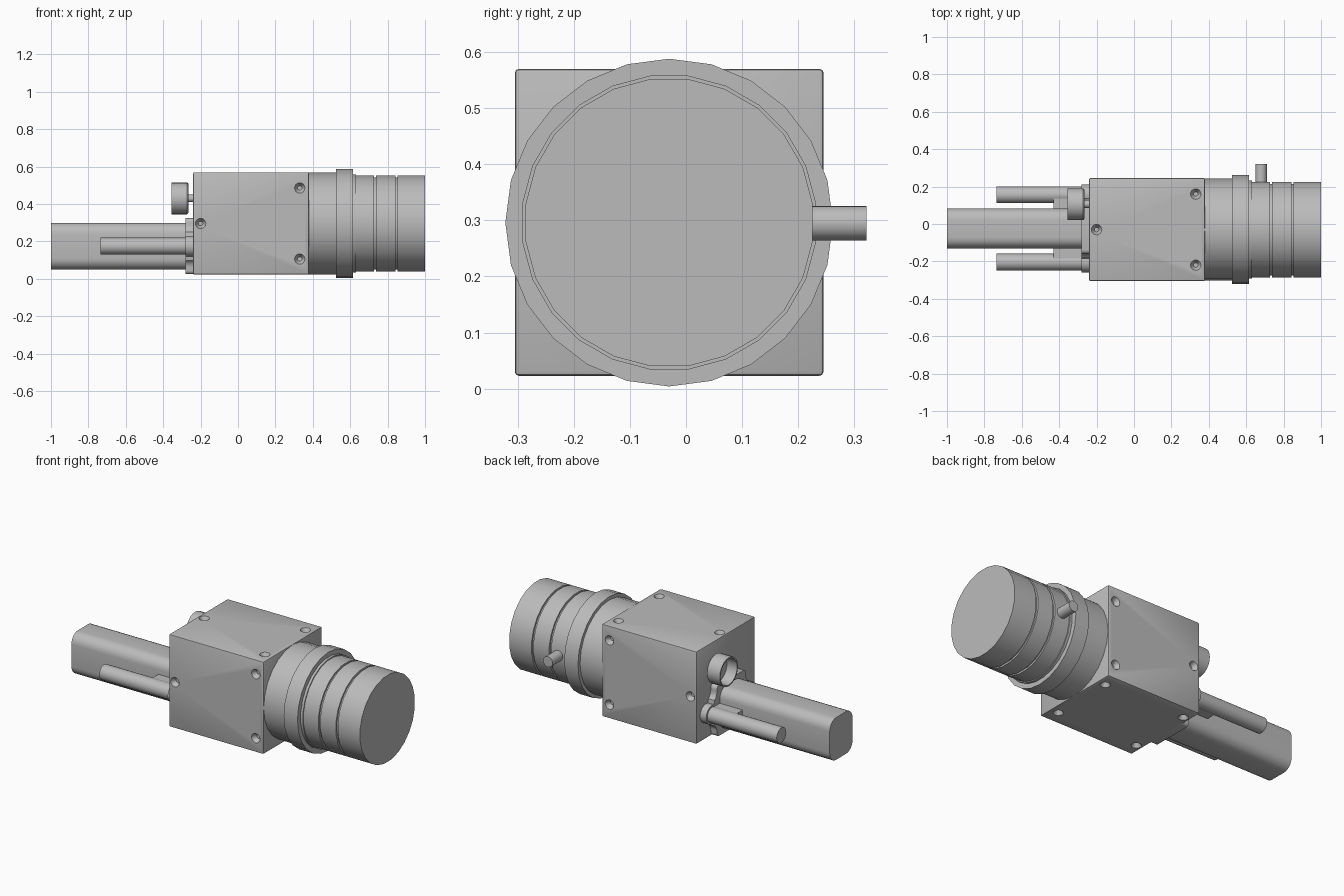
import bpy, bmesh, math
from mathutils import Matrix, Vector

if "Cube" in bpy.data.objects:
    bpy.data.objects.remove(bpy.data.objects["Cube"])

grey = bpy.data.materials.new("neutral grey")
grey.use_nodes = True
GREY = (0.5, 0.5, 0.5, 1)
grey.diffuse_color = GREY
grey.node_tree.nodes["Principled BSDF"].inputs["Base Color"].default_value = GREY

CY, CZ = -0.03, 0.296      # optical axis
RAIL_Y, RAIL_Z = -0.024, 0.175


def finish(name, bm, smooth=True):
    bmesh.ops.recalc_face_normals(bm, faces=bm.faces)
    mesh = bpy.data.meshes.new(name)
    bm.to_mesh(mesh)
    bm.free()
    obj = bpy.data.objects.new(name, mesh)
    bpy.context.collection.objects.link(obj)
    mesh.materials.append(grey)
    if smooth:
        bpy.ops.object.select_all(action="DESELECT")
        obj.select_set(True)
        bpy.context.view_layer.objects.active = obj
        bpy.ops.object.shade_smooth_by_angle(angle=math.radians(35))
    return obj


def lathe(name, profile, y, z, sides=24, phase=0.0):
    """Revolve (x, radius) points around an axis along x, with capped ends."""
    bm = bmesh.new()
    rings = []
    for x, r in profile:
        angles = [2 * math.pi * (i + phase) / sides for i in range(sides)]
        rings.append([bm.verts.new((x, y + r * math.cos(a), z + r * math.sin(a))) for a in angles])
    for a, b in zip(rings, rings[1:]):
        for i in range(sides):
            j = (i + 1) % sides
            bm.faces.new((a[i], a[j], b[j], b[i]))
    bm.faces.new(rings[0])
    bm.faces.new(rings[-1])
    return finish(name, bm)


def extrude_x(name, outline, x0, x1):
    """Extrude a (y, z) outline along x."""
    bm = bmesh.new()
    face = bm.faces.new([bm.verts.new((x0, y, z)) for y, z in outline])
    new = bmesh.ops.extrude_face_region(bm, geom=[face])["geom"]
    verts = [v for v in new if isinstance(v, bmesh.types.BMVert)]
    bmesh.ops.translate(bm, verts=verts, vec=(x1 - x0, 0, 0))
    return finish(name, bm)


def box_mesh(low, high):
    bm = bmesh.new()
    low, high = Vector(low), Vector(high)
    size = Matrix.Diagonal((*(high - low), 1))
    bmesh.ops.create_cube(bm, size=1, matrix=Matrix.Translation((low + high) / 2) @ size)
    return bm


def arc(y, z, r, start, end, steps=6):
    angles = [math.radians(start + (end - start) * i / steps) for i in range(steps + 1)]
    return [(y + r * math.cos(a), z + r * math.sin(a)) for a in angles]


# Camera body
bm = box_mesh((-0.24, -0.305, 0.023), (0.38, 0.245, 0.57))
bmesh.ops.bevel(bm, geom=bm.edges[:], offset=0.007, segments=2, affect="EDGES", profile=0.5)
body = finish("body", bm)

# Countersunk mounting holes on the four long sides
cutters = bmesh.new()
half_y, half_z = 0.275, 0.2735


def add_hole(x, side, across):
    """Side is the number of quarter turns around the optical axis from the top."""
    depth = half_z if side % 2 == 0 else half_y
    turn = Matrix.Translation((x, CY, CZ)) @ Matrix.Rotation(side * math.pi / 2, 4, "X")
    place = turn @ Matrix.Translation((0, across, depth - 0.01))
    bmesh.ops.create_cone(cutters, cap_ends=True, segments=16, radius1=0.012,
                          radius2=0.032, depth=0.034, matrix=place)


for side in range(4):
    for across in (-0.19, 0.19):
        add_hole(0.33, side, across)
    for across in ((-0.19, 0.19) if side == 2 else (0,)):
        add_hole(-0.2, side, across)
cutter = finish("hole_cutter", cutters, smooth=False)
cutter.hide_render = True
cutter.hide_viewport = True
holes = body.modifiers.new("mounting holes", "BOOLEAN")
holes.operation = "DIFFERENCE"
holes.solver = "EXACT"
holes.object = cutter

# Lens mount, collar and grooved barrel
lathe("lens_mount", [(0.37, 0.272), (0.54, 0.272)], CY, CZ)
lathe("lens_collar", [(0.525, 0.292), (0.615, 0.292)], CY, CZ)
barrel = [(0.6, 0.264), (0.63, 0.264), (0.63, 0.258)]
for groove in (0.733, 0.848):
    barrel += [(groove - 0.006, 0.258), (groove - 0.006, 0.247),
               (groove + 0.006, 0.247), (groove + 0.006, 0.258)]
barrel.append((1.0, 0.258))
lathe("lens_barrel", barrel, CY, CZ, phase=0.5)

# Locking pin at the back of the barrel
bm = bmesh.new()
bmesh.ops.create_cone(bm, cap_ends=True, segments=20, radius1=0.031, radius2=0.031, depth=0.122,
                      matrix=Matrix.Translation((0.68, 0.261, 0.295)) @ Matrix.Rotation(math.pi / 2, 4, "X"))
finish("locking_pin", bm)

# Rounded rail handle
rail = []
for i, (sy, sz) in enumerate(((1, 1), (-1, 1), (-1, -1), (1, -1))):
    rail += arc(RAIL_Y + sy * 0.047, RAIL_Z + sz * 0.065, 0.06, i * 90, i * 90 + 90)
extrude_x("rail", rail, -1.0, -0.235)

# Mounting plate: a block with a round lobe around each rod, one quarter mirrored
quarter = arc(0.18, 0, 0.055, 0, 110, 7)
quarter += arc(0.18, 0.115, 0.045, 240, 180, 4)
quarter += arc(0.115, 0.13, 0.02, 0, 90, 4)
upper = quarter + [(-y, z) for y, z in reversed(quarter)]
outline = upper + [(y, -z) for y, z in reversed(upper[1:-1])]
extrude_x("mounting_plate", [(RAIL_Y + y, RAIL_Z + z) for y, z in outline], -0.28, -0.235)

# Side rods with webs joining them to the rail
for label, side in (("front", -1), ("back", 1)):
    y = RAIL_Y + side * 0.18
    lathe(label + "_rod", [(-0.735, 0.045), (-0.25, 0.045)], y, RAIL_Z)
    ends = sorted((RAIL_Y + side * 0.09, y - side * 0.01))
    finish(label + "_rod_web", box_mesh((-0.43, ends[0], 0.135), (-0.25, ends[1], 0.215)), smooth=False)

# Open connector socket
lathe("socket", [(-0.29, 0.075), (-0.355, 0.077), (-0.355, 0.085), (-0.272, 0.085), (-0.265, 0.078)][::1],
      0.106, 0.43)
lathe("socket_neck", [(-0.27, 0.02), (-0.235, 0.02)], 0.106, 0.43, sides=12)
